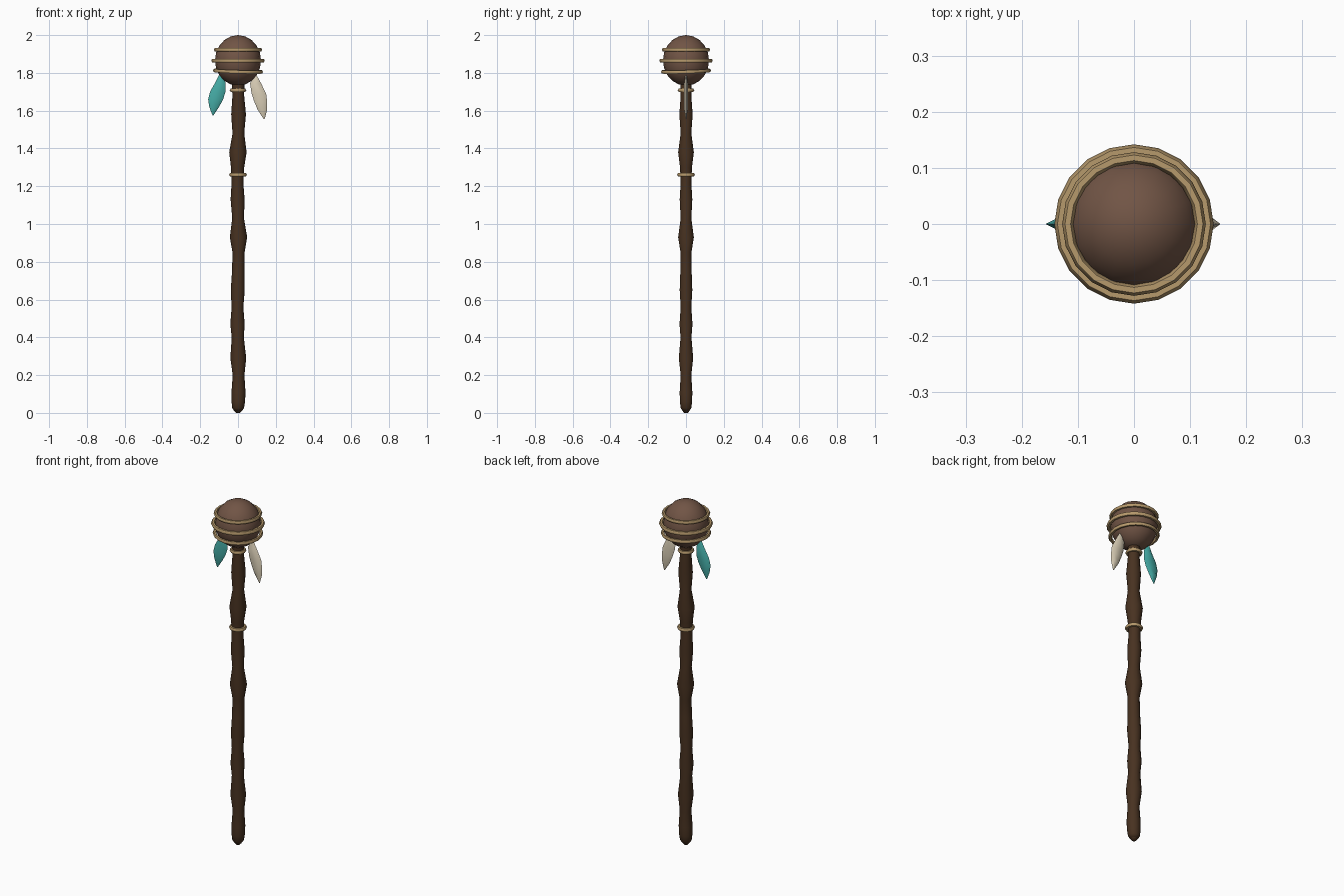
import bpy, bmesh, math
from mathutils import Vector, Matrix

cube = bpy.data.objects.get("Cube")
if cube:
    bpy.data.objects.remove(cube)


def material(name, rgb):
    m = bpy.data.materials.new(name)
    m.use_nodes = True
    m.diffuse_color = (*rgb, 1)
    m.node_tree.nodes["Principled BSDF"].inputs["Base Color"].default_value = (*rgb, 1)
    return m


dark_wood = material("dark wood", (0.065, 0.032, 0.015))
brown = material("gourd brown", (0.165, 0.09, 0.06))
rope = material("rope tan", (0.47, 0.32, 0.15))
teal = material("teal feather", (0.06, 0.41, 0.38))
cream = material("cream feather", (0.70, 0.62, 0.47))


def finish(name, bm, mat, angle=60):
    bmesh.ops.recalc_face_normals(bm, faces=bm.faces)
    mesh = bpy.data.meshes.new(name)
    bm.to_mesh(mesh)
    bm.free()
    mesh.materials.append(mat)
    ob = bpy.data.objects.new(name, mesh)
    bpy.context.collection.objects.link(ob)
    bpy.ops.object.select_all(action='DESELECT')
    ob.select_set(True)
    bpy.context.view_layer.objects.active = ob
    bpy.ops.object.shade_smooth_by_angle(angle=math.radians(angle))
    return ob


def loft(name, rings, mat, angle=60):
    """Skin a list of equal-sized point rings and cap both ends."""
    bm = bmesh.new()
    loops = [[bm.verts.new(p) for p in ring] for ring in rings]
    n = len(loops[0])
    for a, b in zip(loops, loops[1:]):
        for i in range(n):
            j = (i + 1) % n
            bm.faces.new((a[i], a[j], b[j], b[i]))
    bm.faces.new(loops[0])
    bm.faces.new(loops[-1])
    return finish(name, bm, mat, angle)


def ellipse(cx, z, rx, ry, n):
    return [Vector((cx + rx * math.cos(math.tau * i / n),
                    ry * math.sin(math.tau * i / n), z)) for i in range(n)]


# Knobbly handle: (height, radius)
handle = [(0.01, 0.02), (0.025, 0.031), (0.06, 0.036), (0.11, 0.037), (0.2, 0.031),
          (0.29, 0.042), (0.4, 0.032), (0.47, 0.038), (0.56, 0.031), (0.65, 0.037),
          (0.75, 0.033), (0.85, 0.032), (0.93, 0.046), (1.03, 0.031), (1.13, 0.037),
          (1.22, 0.031), (1.3, 0.035), (1.38, 0.046), (1.48, 0.031), (1.58, 0.039),
          (1.68, 0.031), (1.76, 0.034)]
loft("handle", [ellipse(0.003 * math.sin(9 * z), z, r, r * 0.95, 10)
                for z, r in handle], dark_wood)

# Gourd head
bm = bmesh.new()
bmesh.ops.create_uvsphere(bm, u_segments=16, v_segments=10, radius=1)
bmesh.ops.transform(bm, verts=bm.verts, matrix=Matrix.Translation((0, 0, 1.866))
                    @ Matrix.Diagonal((0.122, 0.122, 0.134, 1)))
finish("gourd_head", bm, brown)


# Cord bands: centre height, outer radius, cord radius, tilts about x and y
def cord(name, z, outer, cord_r, tilt_x=0, tilt_y=0):
    n, k = 20, 6
    turn = Matrix.Rotation(tilt_x, 3, 'X') @ Matrix.Rotation(tilt_y, 3, 'Y')
    bm = bmesh.new()
    grid = []
    for i in range(n):
        a = math.tau * i / n
        row = []
        for j in range(k):
            b = math.tau * j / k
            r = outer - cord_r + cord_r * math.cos(b)
            p = turn @ Vector((r * math.cos(a), r * math.sin(a), cord_r * math.sin(b)))
            row.append(bm.verts.new(p + Vector((0, 0, z))))
        grid.append(row)
    for i in range(n):
        for j in range(k):
            a, b = grid[i], grid[(i + 1) % n]
            bm.faces.new((a[j], b[j], b[(j + 1) % k], a[(j + 1) % k]))
    finish(name, bm, rope)


cord("upper_head_cord", 1.923, 0.128, 0.010)
cord("middle_head_cord", 1.865, 0.142, 0.011)
cord("lower_head_cord", 1.809, 0.133, 0.010, 0.03, 0.03)
cord("neck_cord", 1.708, 0.044, 0.010)
cord("handle_cord", 1.261, 0.047, 0.010)


# Feathers: (height, inner x, outer x), leaf outline with a thin ridged section
def feather(name, side, outline, mat):
    rings = []
    for z, a, b in outline:
        half = (b - a) / 2
        rings.append(ellipse(side * (a + b) / 2, z, half, min(0.011, half * 0.7), 6))
    loft(name, rings, mat, 40)


feather("right_feather", -1, [(1.785, 0.09, 0.102), (1.75, 0.066, 0.12), (1.70, 0.066, 0.148),
                              (1.66, 0.079, 0.158), (1.62, 0.1, 0.152),
                              (1.575, 0.13, 0.135)], teal)
feather("left_feather", 1, [(1.785, 0.088, 0.1), (1.745, 0.064, 0.122), (1.69, 0.072, 0.149),
                            (1.65, 0.085, 0.154), (1.605, 0.104, 0.154),
                            (1.555, 0.136, 0.141)], cream)

# Rounded tip closing the handle foot
loft("handle_foot", [ellipse(0, 0.0, 0.011, 0.011, 10), ellipse(0, 0.012, 0.021, 0.02, 10)],
     dark_wood)
